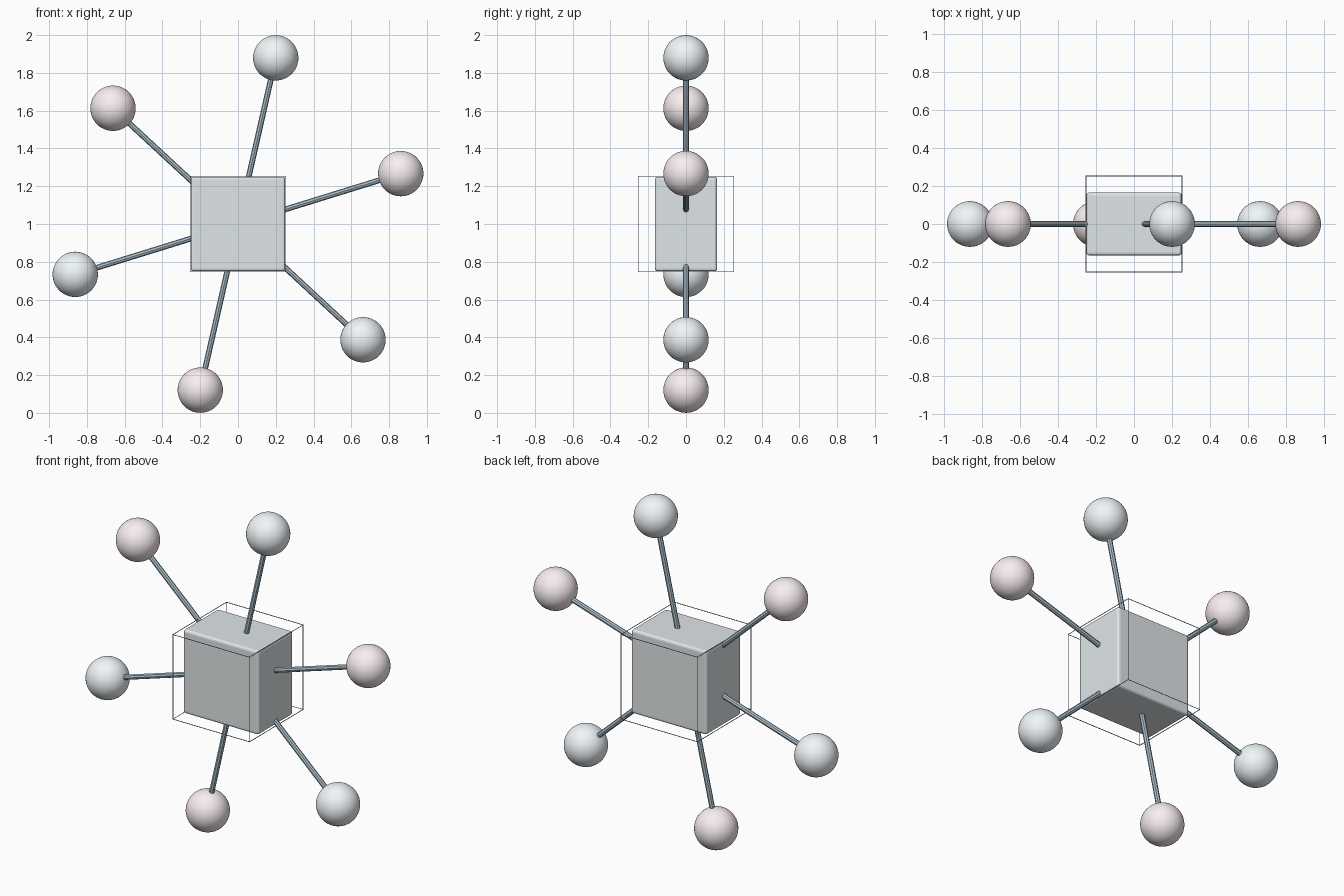
import bpy, math
from mathutils import Vector

if "Cube" in bpy.data.objects:
    bpy.data.objects.remove(bpy.data.objects["Cube"])

CENTRE = Vector((0, 0, 1))
ARM, BALL_R, ROD_R = 0.902, 0.12, 0.015
START = 77.2  # angle of the first arm in the xz plane


def material(name, rgba):
    m = bpy.data.materials.new(name)
    m.diffuse_color = rgba
    m.use_nodes = True
    m.node_tree.nodes["Principled BSDF"].inputs["Base Color"].default_value = m.diffuse_color
    return m


core_mat = material("pale_grey", (0.74, 0.79, 0.81, 1))
steel = material("blue_steel", (0.42, 0.53, 0.60, 1))
blue = material("pale_blue", (0.87, 0.92, 0.95, 1))
pink = material("pale_pink", (0.95, 0.86, 0.88, 1))


def finish(name, mat):
    ob = bpy.context.object
    ob.name = name
    ob.data.materials.append(mat)
    return ob


def box(name, size, mat):
    bpy.ops.mesh.primitive_cube_add(size=1, location=CENTRE)
    ob = finish(name, mat)
    ob.scale = size
    bpy.ops.object.transform_apply(location=False, rotation=False, scale=True)
    return ob


# thin open frame along the twelve edges of a cube
frame = box("outer_frame", (0.506, 0.506, 0.506), steel)
wire = frame.modifiers.new("thin_bars", "WIREFRAME")
wire.thickness, wire.offset, wire.use_even_offset = 0.005, 0, True

# solid block inside, with softened edges
core = box("inner_block", (0.5, 0.33, 0.5), core_mat)
bevel = core.modifiers.new("soft_edges", "BEVEL")
bevel.width, bevel.segments = 0.015, 3

# six arms, each a rod with a ball at its end
for i in range(6):
    a = math.radians(START + 60 * i)
    d = Vector((math.cos(a), 0, math.sin(a)))
    r0, r1 = 0.2, ARM - BALL_R + 0.02
    bpy.ops.mesh.primitive_cylinder_add(
        vertices=8, radius=ROD_R, depth=r1 - r0,
        location=CENTRE + d * (r0 + r1) / 2,
        rotation=(0, math.pi / 2 - a, 0))
    finish(f"rod_{i + 1}", steel)
    bpy.ops.mesh.primitive_uv_sphere_add(
        segments=48, ring_count=24, radius=BALL_R, location=CENTRE + d * ARM)
    finish(f"ball_{i + 1}", pink if i % 2 else blue)
    bpy.ops.object.shade_smooth()
